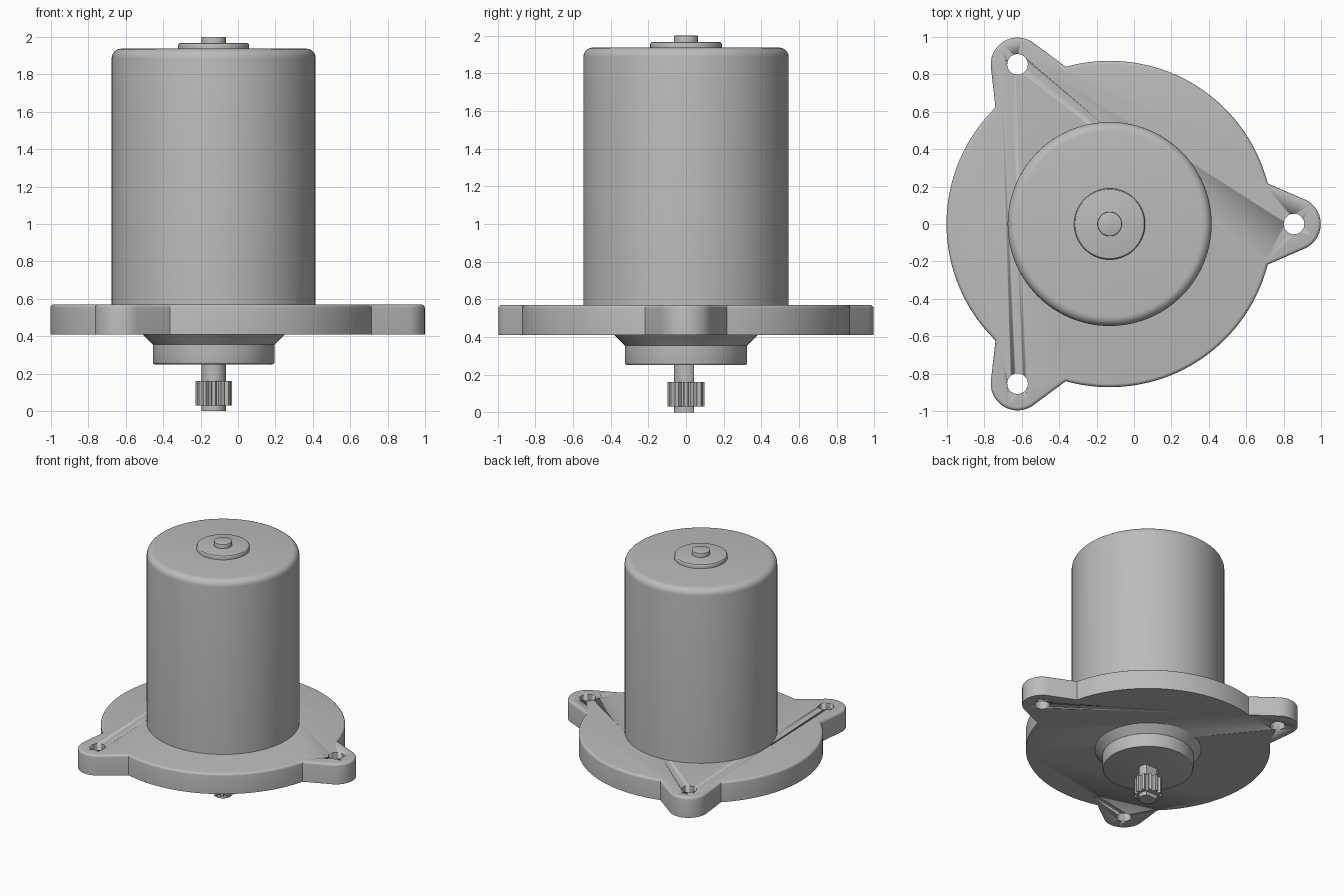
import bpy, bmesh, math
from mathutils import Vector

if "Cube" in bpy.data.objects:
    bpy.data.objects.remove(bpy.data.objects["Cube"])

AXIS_X = -0.13          # motor axis
FLANGE_Z = (0.41, 0.57)
TAU = math.tau

metal = bpy.data.materials.new("grey_metal")
metal.use_nodes = True
GREY = (0.5, 0.5, 0.5, 1)
metal.diffuse_color = GREY
metal.node_tree.nodes["Principled BSDF"].inputs["Base Color"].default_value = GREY


def polar(r, a):
    return r * math.cos(a), r * math.sin(a)


def finish(name, bm, angle=30):
    bmesh.ops.remove_doubles(bm, verts=bm.verts, dist=1e-5)
    bmesh.ops.recalc_face_normals(bm, faces=bm.faces)
    mesh = bpy.data.meshes.new(name)
    bm.to_mesh(mesh)
    bm.free()
    obj = bpy.data.objects.new(name, mesh)
    obj.location.x = AXIS_X
    bpy.context.collection.objects.link(obj)
    mesh.materials.append(metal)
    bpy.ops.object.select_all(action="DESELECT")
    obj.select_set(True)
    bpy.context.view_layer.objects.active = obj
    bpy.ops.object.shade_smooth_by_angle(angle=math.radians(angle))
    return obj


def lathe(name, profile, steps=96):
    """Spin a list of (radius, z) points around the motor axis."""
    bm = bmesh.new()
    verts = [bm.verts.new((r, 0, z)) for r, z in profile]
    edges = [bm.edges.new(pair) for pair in zip(verts, verts[1:])]
    bmesh.ops.spin(bm, geom=verts + edges, cent=(0, 0, 0), axis=(0, 0, 1),
                   angle=TAU, steps=steps, use_merge=True)
    return finish(name, bm)


def fillet(r, z, size, up=1, n=6):
    """Rounded outer corner from the wall to the end face."""
    return [(r - size + size * math.cos(i * TAU / 4 / n),
             z + up * size * (math.sin(i * TAU / 4 / n) - 1)) for i in range(n + 1)]


def prism(outline, z0, z1, top_bevel=0):
    bm = bmesh.new()
    base = bm.faces.new([bm.verts.new((x, y, z0)) for x, y in outline])
    out = bmesh.ops.extrude_face_region(bm, geom=[base], use_keep_orig=True)["geom"]
    top = [v for v in out if isinstance(v, bmesh.types.BMVert)]
    bmesh.ops.translate(bm, verts=top, vec=(0, 0, z1 - z0))
    bmesh.ops.recalc_face_normals(bm, faces=bm.faces)
    if top_bevel:
        rim = [e for e in bm.edges if all(v.co.z > z1 - 1e-5 for v in e.verts)]
        bmesh.ops.bevel(bm, geom=rim, offset=top_bevel, segments=4,
                        profile=0.5, affect="EDGES")
    return bm


# Motor can, with rounded top edge
lathe("motor_can", [(0, 0.55), (0.545, 0.55)] + fillet(0.545, 1.937, 0.05) + [(0, 1.937)])

# Rear bearing cap and the shaft end above it
lathe("bearing_cap", [(0, 1.93), (0.19, 1.93)] + fillet(0.19, 1.967, 0.012, n=3) + [(0, 1.967)])
lathe("rear_shaft_end", [(0, 1.96), (0.065, 1.96)] + fillet(0.065, 2.0, 0.005, n=2) + [(0, 2.0)], 48)

# Front boss: tapered neck and straight collar
lathe("front_boss", [(0, 0.42), (0.39, 0.42), (0.38, 0.41), (0.325, 0.355)]
      + fillet(0.325, 0.25, 0.012, up=-1, n=3) + [(0, 0.25)])

# Flange outline: disc arcs joined by tangents to three rounded ears
FLANGE_R, EAR_R, EAR_DIST, EAR_HALF = 0.872, 0.143, 0.985, 0.2515
root = Vector(polar(FLANGE_R, EAR_HALF)) - Vector((EAR_DIST, 0))
tangent = math.atan2(root.y, root.x) - math.acos(EAR_R / root.length)
outline = []
for k in range(3):
    turn = k * TAU / 3
    c, s = math.cos(turn), math.sin(turn)
    for i in range(25):
        x, y = polar(EAR_R, tangent * (i / 12 - 1))
        x += EAR_DIST
        outline.append((x * c - y * s, x * s + y * c))
    span = TAU / 3 - 2 * EAR_HALF
    outline += [polar(FLANGE_R, turn + EAR_HALF + span * i / 32) for i in range(33)]
flange = finish("mounting_flange", prism(outline, *FLANGE_Z, top_bevel=0.018))

# Screw holes through the ears
for k in range(3):
    x, y = polar(EAR_DIST, k * TAU / 3)
    ring = [polar(0.055, i * TAU / 40) for i in range(40)]
    cutter = finish("screw_hole_cutter_%d" % (k + 1),
                    prism([(x + u, y + v) for u, v in ring], 0.3, 0.7))
    cutter.hide_render = True
    cutter.hide_viewport = True
    cut = flange.modifiers.new("screw_hole", "BOOLEAN")
    cut.operation, cut.object, cut.solver = "DIFFERENCE", cutter, "EXACT"
bpy.context.view_layer.update()
baked = bpy.data.meshes.new_from_object(
    flange.evaluated_get(bpy.context.evaluated_depsgraph_get()))
flange.modifiers.clear()
flange.data = baked
for obj in [o for o in bpy.data.objects if o.name.startswith("screw_hole_cutter")]:
    bpy.data.objects.remove(obj)

# Drive shaft with a flat on its back side
flat_y = 0.042
start = math.asin(flat_y / 0.065)
d_shape = [polar(0.065, math.pi - start + (math.pi + 2 * start) * i / 36) for i in range(37)]
finish("drive_shaft", prism(d_shape, 0, 0.26))

# Pinion gear
TEETH = 12
tooth = ((0.076, -0.36), (0.098, -0.2), (0.098, 0.2), (0.076, 0.36))
gear = [polar(r, (k + a) * TAU / TEETH) for k in range(TEETH) for r, a in tooth]
finish("pinion_gear", prism(gear, 0.03, 0.16), 20)
